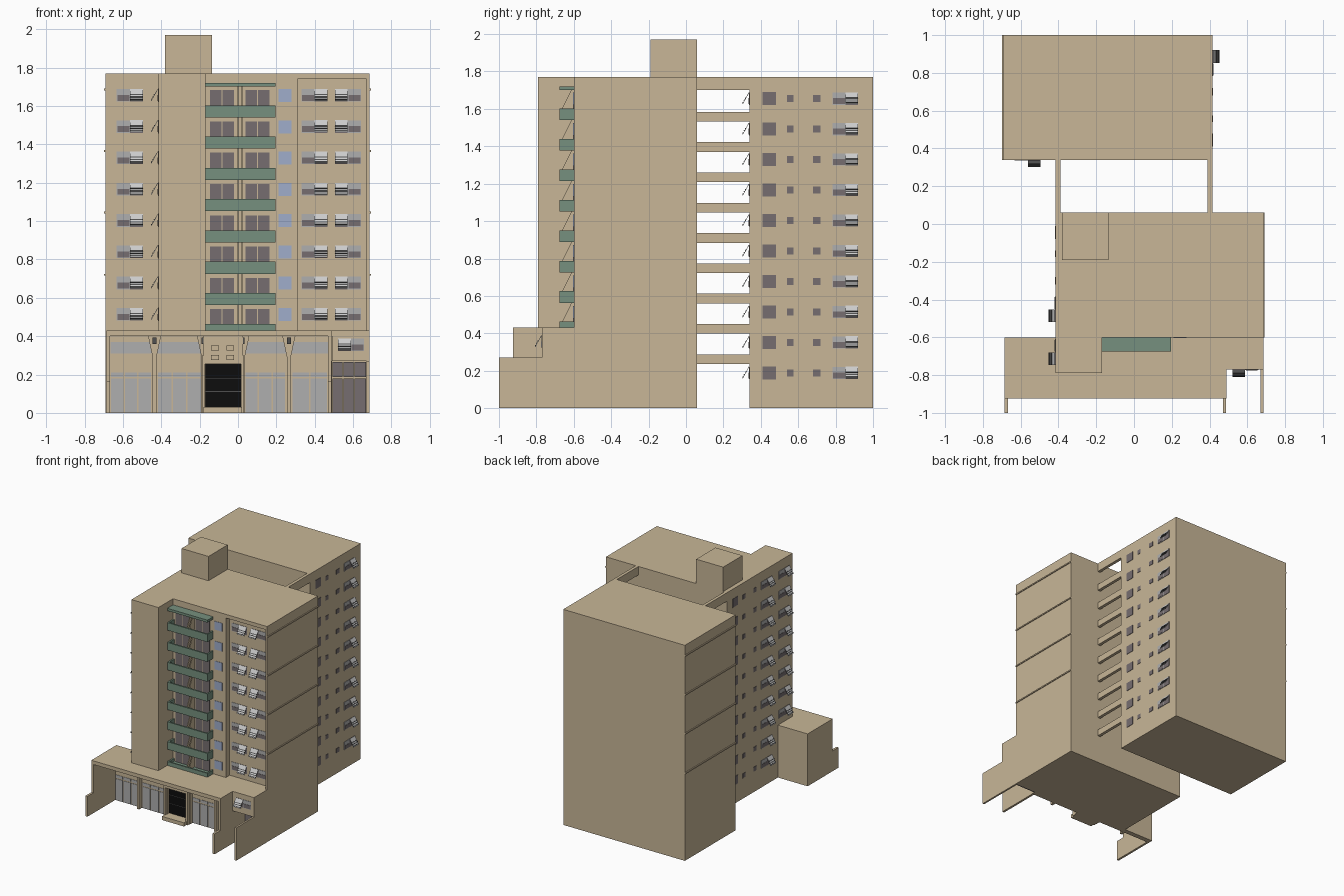
import bpy, bmesh
from math import radians
from mathutils import Matrix

if "Cube" in bpy.data.objects:
    bpy.data.objects.remove(bpy.data.objects["Cube"])

COLORS = {
    "tan": (0.58, 0.47, 0.31), "green": (0.18, 0.28, 0.21), "dark_glass": (0.18, 0.155, 0.16),
    "blue_glass": (0.35, 0.42, 0.60), "grey_glass": (0.43, 0.43, 0.43), "light_grey": (0.55, 0.55, 0.55),
    "black": (0.004, 0.004, 0.004), "charcoal": (0.08, 0.08, 0.08),
}
MATS = {}
for k, c in COLORS.items():
    MATS[k] = bpy.data.materials.new(k)
    MATS[k].diffuse_color = (*c, 1)
MESHES = {}
I = Matrix.Identity(4)
T = Matrix.Translation


def box(name, mat, x0, x1, y0, y1, z0, z1, m=I):
    """Add a box to the named part."""
    bm = MESHES.setdefault(name, (bmesh.new(), mat))[0]
    s = Matrix.Diagonal((x1 - x0, y1 - y0, z1 - z0, 1))
    c = T(((x0 + x1) / 2, (y0 + y1) / 2, (z0 + z1) / 2))
    bmesh.ops.create_cube(bm, size=1, matrix=m @ c @ s)


def prism(name, mat, pts, vec):
    """Extrude a flat outline along a vector."""
    bm = MESHES.setdefault(name, (bmesh.new(), mat))[0]
    f = bm.faces.new([bm.verts.new(p) for p in pts])
    g = bmesh.ops.extrude_face_region(bm, geom=[f])
    new = [v for v in g["geom"] if isinstance(v, bmesh.types.BMVert)]
    bmesh.ops.translate(bm, verts=new, vec=vec)


def pane(name, mat, m, u0, u1, z0, z1, out=0.003):
    """Flat pane on a wall; local -y points outwards."""
    box(name, mat, u0, u1, -out, 0.005, z0, z1, m)


def louvre_pair(name, m, u, z, side):
    """Sliding window with an open awning sash on one side."""
    a, b = (u - 0.07, u) if side > 0 else (u, u + 0.07)
    pane(name + "_window", "grey_glass", m, a, b, z - 0.033, z + 0.033)
    pane(name + "_sill_pane", "dark_glass", m, a + 0.004, b - 0.004, z - 0.029, z + 0.002, 0.005)
    a, b = (u, u + 0.067) if side > 0 else (u - 0.067, u)
    pane(name + "_opening", "dark_glass", m, a, b, z - 0.033, z + 0.033)
    tilt = m @ T((0, -0.002, z + 0.032)) @ Matrix.Rotation(radians(-29), 4, 'X')
    box(name + "_awning", "light_grey", a, b, -0.003, 0, -0.07, 0, tilt)
    for k in range(3):
        zz = -0.034 - k * 0.014
        box(name + "_bars", "charcoal", a, b, -0.006, -0.002, zz - 0.003, zz + 0.003, tilt)


def face(x, y, deg):
    return T((x, y, 0)) @ Matrix.Rotation(radians(deg), 4, 'Z')


# main blocks
FLOORS = [1.655 - 0.163 * i for i in range(10)]
box("front_block", "tan", -0.415, 0.685, -0.60, 0.06, 0, 1.77)
box("back_block", "tan", -0.69, 0.415, 0.34, 1.0, 0, 1.77)
box("stair_tower", "tan", -0.415, -0.17, -0.79, -0.595, 0.42, 1.77)
box("roof_house", "tan", -0.38, -0.135, -0.19, 0.06, 1.765, 1.97)
box("recess_cutter", "tan", 0.31, 0.67, -0.7, -0.55, 0.43, 1.74)

# bridge beams between the blocks, both sides
for x in (-0.4025, 0.4025):
    box("bridge_beams", "tan", x - 0.0125, x + 0.0125, 0.055, 0.345, 1.70, 1.77)
    for i in range(9):
        z = 1.558 - 0.162 * i
        box("bridge_beams", "tan", x - 0.0125, x + 0.0125, 0.055, 0.345, z - 0.026, z + 0.026)

# thin drip ledges on the blank side walls
for z in (1.685, 1.365, 1.045, 0.72):
    box("side_ledges", "tan", 0.68, 0.692, -0.60, 0.06, z - 0.005, z + 0.005)
    box("side_ledges", "tan", -0.698, -0.685, 0.34, 1.0, z - 0.005, z + 0.005)

# windows on the side walls and on the exposed front of the back block
right, left, back_front = face(0.415, 0, 90), face(-0.415, 0, -90), face(0, 0.34, 0)
for i, z in enumerate(FLOORS):
    for m, off in ((right, 0), (left, -0.40)):
        for a, b, h in ((0.41, 0.48, 0.035), (0.54, 0.575, 0.018), (0.68, 0.72, 0.018)):
            pane("side_windows", "dark_glass", m, a + off, b + off, z - h, z + h)
        louvre_pair("side", m, 0.853 + off, z, 1)
    louvre_pair("rear_front", back_front, -0.562, z, 1)
    if i < 8:
        louvre_pair("tower_side", left, 0.68, z, 1)

# front facade: right bay windows, blue windows, balconies
front, bay = face(0, -0.60, 0), face(0, -0.55, 0)
for z in FLOORS[:8]:
    louvre_pair("bay_left", bay, 0.40, z, 1)
    louvre_pair("bay_right", bay, 0.572, z, -1)
    pane("blue_windows", "blue_glass", front, 0.21, 0.278, z - 0.035, z + 0.033)
    for x in (-0.147, -0.082, 0.038, 0.105):
        pane("balcony_doors", "dark_glass", front, x, x + 0.06, z - 0.11, z + 0.027)
    b = max(z - 0.115, 0.43)
    t = z - 0.052
    box("balcony_slabs", "green", -0.17, 0.195, -0.675, -0.60, b, b + 0.01)
    box("balcony_parapets", "green", -0.17, 0.195, -0.675, -0.663, b, t)
    for x in (-0.17, 0.183):
        box("balcony_parapets", "green", x, x + 0.012, -0.664, -0.60, b, t)
    for x in (-0.003, 0.018):
        prism("balcony_partitions", "tan", [(x, -0.598, b), (x, -0.662, b), (x, -0.662, t),
              (x, -0.612, z + 0.05), (x, -0.598, z + 0.05)], (0.006, 0, 0))
box("balcony_canopy", "green", -0.17, 0.195, -0.675, -0.60, 1.70, 1.72)

# podium roof, side walls and projecting fins
box("podium_roof", "tan", -0.685, 0.49, -0.925, -0.60, 0.40, 0.43)
box("podium_back_wall", "tan", -0.685, 0.49, -0.64, -0.60, 0, 0.40)
for x in (-0.685, 0.47):
    y = x + 0.018
    prism("podium_walls", "tan", [(x, -1, 0), (x, -1, 0.167), (x, -0.925, 0.167),
          (x, -0.925, 0.401), (x, -0.60, 0.401), (x, -0.60, 0)], (0.018, 0, 0))
box("wing_upper", "tan", 0.489, 0.685, -0.77, -0.60, 0.27, 0.43)
box("wing_wall", "tan", 0.67, 0.685, -1.0, -0.60, 0, 0.27)
louvre_pair("wing", face(0, -0.77, 0), 0.588, 0.355, -1)
shop = face(0, -0.64, 0)
wing = face(0, -0.605, 0)
for a, b in ((0.492, 0.545), (0.55, 0.603), (0.608, 0.668)):
    pane("wing_glazing", "dark_glass", wing, a, b, 0.0, 0.18, 0.006)
    pane("wing_glazing", "dark_glass", wing, a, b, 0.187, 0.265, 0.006)

# shopfront glazing in four bays
for a, b in ((-0.665, -0.45), (-0.42, -0.19), (0.035, 0.25), (0.28, 0.468)):
    pane("shop_upper_glass", "grey_glass", shop, a, b, 0.31, 0.37)
    n = 3 if b < 0.3 else 2
    w = (b - a) / n
    for i in range(n):
        p, q = a + i * w + 0.004, a + (i + 1) * w - 0.004
        pane("shop_glass", "grey_glass", shop, p, q, 0.002, 0.178)
        pane("shop_glass", "grey_glass", shop, p, q, 0.188, 0.21)

# flared columns with lamps
for x in (-0.435, -0.18, 0.025, 0.265):
    y = -0.675
    prism("columns", "tan", [(x - 0.01, y, 0), (x + 0.01, y, 0), (x + 0.01, y, 0.29),
          (x + 0.034, y, 0.402), (x - 0.034, y, 0.402), (x - 0.01, y, 0.29)], (0, 0.04, 0))
    box("lamps", "charcoal", x - 0.01, x + 0.01, -0.695, -0.67, 0.36, 0.392)

# entrance portal
box("portal", "tan", -0.18, 0.025, -0.70, -0.635, 0.255, 0.402)
for x in (-0.188, 0.015):
    box("portal", "tan", x, x + 0.015, -0.70, -0.635, 0, 0.30)
box("entrance_step", "tan", -0.18, 0.02, -0.73, -0.635, 0, 0.03)
box("entrance_door", "black", -0.174, 0.016, -0.65, -0.636, 0.03, 0.256)
for z in (0.11, 0.18):
    box("door_rails", "charcoal", -0.174, 0.016, -0.653, -0.649, z, z + 0.003)
for x, d in ((-0.14, 0.04), (-0.06, 0.04)):
    for z in (0.275, 0.325):
        box("portal_panels", "tan", x, x + d, -0.708, -0.699, z, z + 0.026)

# turn the collected parts into objects
for name, (bm, mat) in MESHES.items():
    bmesh.ops.recalc_face_normals(bm, faces=bm.faces)
    me = bpy.data.meshes.new(name)
    bm.to_mesh(me)
    bm.free()
    me.materials.append(MATS[mat])
    bpy.context.collection.objects.link(bpy.data.objects.new(name, me))

# recessed window bay cut out of the front block
cutter = bpy.data.objects["recess_cutter"]
cutter.hide_render = True
cutter.hide_set(True)
mod = bpy.data.objects["front_block"].modifiers.new("recess", 'BOOLEAN')
mod.operation = 'DIFFERENCE'
mod.solver = 'EXACT'
mod.object = cutter

for m in bpy.data.materials:
    if m.users and not m.is_grease_pencil:
        m.use_nodes = True
        m.node_tree.nodes["Principled BSDF"].inputs["Base Color"].default_value = m.diffuse_color
